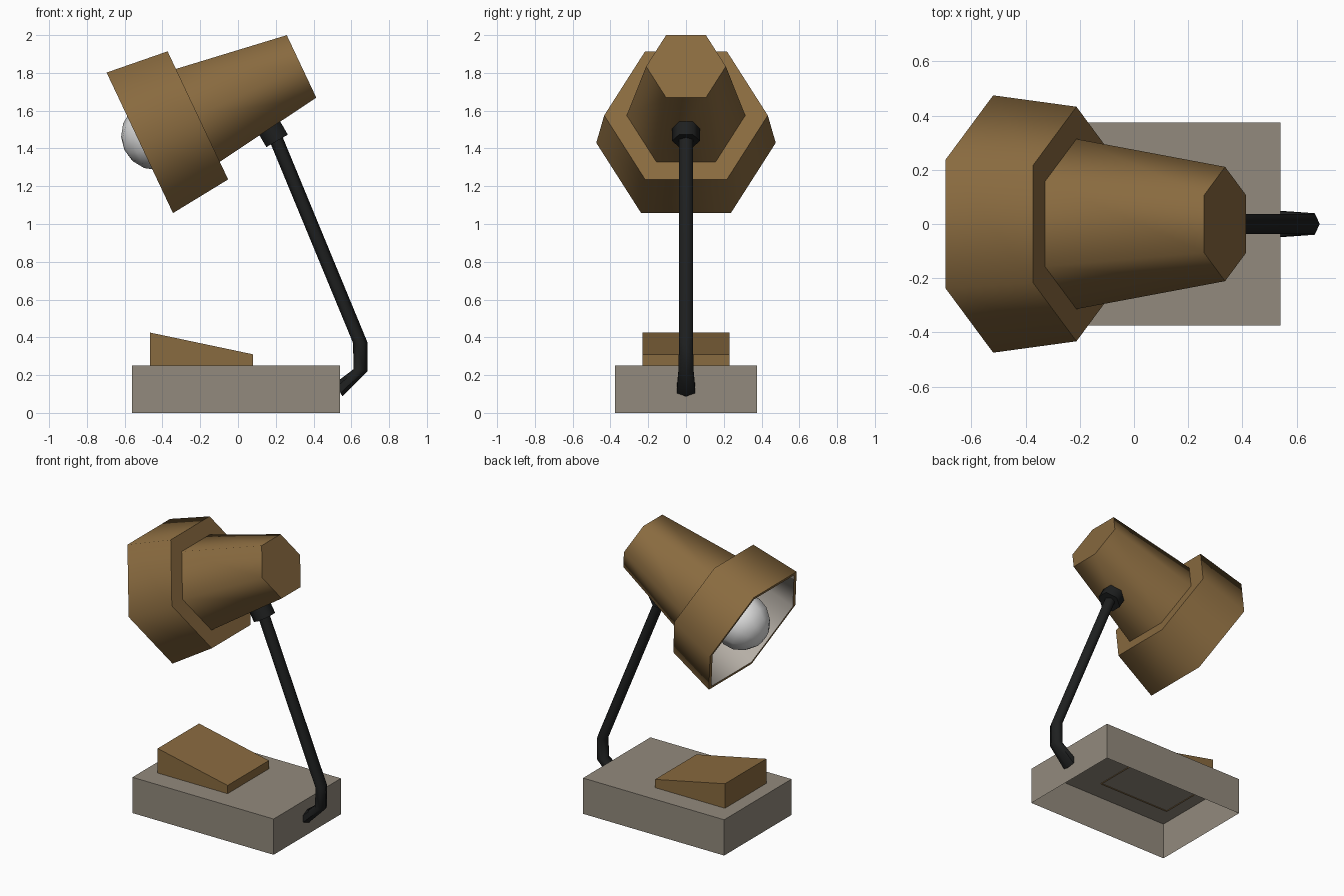
import bpy, bmesh, math
from mathutils import Vector, Matrix

if "Cube" in bpy.data.objects:
    bpy.data.objects.remove(bpy.data.objects["Cube"])


def material(name, rgb):
    m = bpy.data.materials.new(name)
    m.diffuse_color = (*rgb, 1)
    m.use_nodes = True
    m.node_tree.nodes["Principled BSDF"].inputs["Base Color"].default_value = m.diffuse_color
    return m


BROWN = material("warm brown", (0.25, 0.145, 0.05))
TAUPE = material("taupe grey", (0.29, 0.255, 0.205))
BLACK = material("soft black", (0.013, 0.014, 0.014))
CREAM = material("pale lining", (0.50, 0.46, 0.41))
WHITE = material("bulb white", (0.75, 0.75, 0.75))


def finish(name, bm, mats, smooth=None):
    bmesh.ops.recalc_face_normals(bm, faces=bm.faces)
    me = bpy.data.meshes.new(name)
    bm.to_mesh(me)
    bm.free()
    ob = bpy.data.objects.new(name, me)
    bpy.context.collection.objects.link(ob)
    for m in mats:
        me.materials.append(m)
    if smooth:
        bpy.ops.object.select_all(action='DESELECT')
        ob.select_set(True)
        bpy.context.view_layer.objects.active = ob
        bpy.ops.object.shade_smooth_by_angle(angle=math.radians(smooth))
    return ob


def loft(name, rings, mats, smooth=65, band_mats=None):
    """Skin six-sided rings: (centre, in-plane axis, in-plane radius, y radius)."""
    bm = bmesh.new()
    loops = []
    for c, d, rp, ry in rings:
        c, d = Vector(c), Vector(d).normalized()
        loops.append([bm.verts.new(c + d * rp * math.cos(a) + Vector((0, ry * math.sin(a), 0)))
                      for a in (OFFSET + i * math.pi / 3 for i in range(6))])
    for k, (a, b) in enumerate(zip(loops, loops[1:])):
        for i in range(6):
            j = (i + 1) % 6
            f = bm.faces.new((a[i], a[j], b[j], b[i]))
            f.material_index = band_mats[k] if band_mats else 0
    bm.faces.new(loops[0])
    last = bm.faces.new(loops[-1])
    last.material_index = band_mats[-1] if band_mats else 0
    return finish(name, bm, mats, smooth)


def open_prism(name, profile, half_y, mat):
    """Extrude an x-z profile along y; the edge from last to first point stays open."""
    bm = bmesh.new()
    sides = [[bm.verts.new((x, y, z)) for x, z in profile] for y in (-half_y, half_y)]
    for s in sides:
        bm.faces.new(s)
    for i in range(len(profile) - 1):
        bm.faces.new((sides[0][i], sides[0][i + 1], sides[1][i + 1], sides[1][i]))
    return finish(name, bm, [mat])


# Hollow base box and sloped switch block, both open underneath
open_prism("base", [(-0.56, 0), (-0.56, 0.252), (0.54, 0.252), (0.54, 0)], 0.375, TAUPE)
open_prism("switch_wedge", [(-0.465, 0.245), (-0.465, 0.425), (0.08, 0.31), (0.08, 0.245)], 0.23, BROWN)

# Lamp head: hexagonal profile along a tilted axis, running tail -> rim -> lining
TILT = math.radians(25.3)
AXIS = Vector((math.cos(TILT), 0, math.sin(TILT)))
UP = Vector((-AXIS.z, 0, AXIS.x))
HEAD = Vector((-0.2125, 0, 1.575))
OFFSET = math.pi / 6                      # flat side on top
profile = [(0.607, 0.211), (0, 0.314), (0, 0.433), (-0.34, 0.475),
           (-0.34, 0.447), (-0.03, 0.405)]
loft("lamp_shade", [(HEAD + AXIS * u, UP, r, r) for u, r in profile],
     [BROWN, CREAM], 55 + 10, [0, 0, 0, 0, 1, 1])

# Bulb
bm = bmesh.new()
bmesh.ops.create_uvsphere(bm, u_segments=10, v_segments=8, radius=0.185,
                          matrix=Matrix.Translation(HEAD - AXIS * 0.245)
                          @ AXIS.to_track_quat('Z', 'Y').to_matrix().to_4x4())
finish("bulb", bm, [WHITE], 65)

# Joint under the shade
OFFSET = math.pi / 6
d = Vector((0.86, 0, 0.5))
n = Vector((-0.5, 0, 0.86))
low = Vector((0.207, 0, 1.44))
loft("neck_joint", [(low, d, 0.076, 0.074), (low + n * 0.12, d, 0.076, 0.074)], [BLACK])

# Bent support arm
OFFSET = 0                                # corner edge facing outward
loft("support_arm", [((0.185, 0, 1.49), (0.92, 0, 0.38), 0.036, 0.042),
                     ((0.648, 0, 0.37), (1, 0, 0.06), 0.038, 0.043),
                     ((0.648, 0, 0.226), (1, 0, -0.12), 0.038, 0.046),
                     ((0.533, 0, 0.122), (0.5, 0, -0.86), 0.040, 0.056)], [BLACK])
